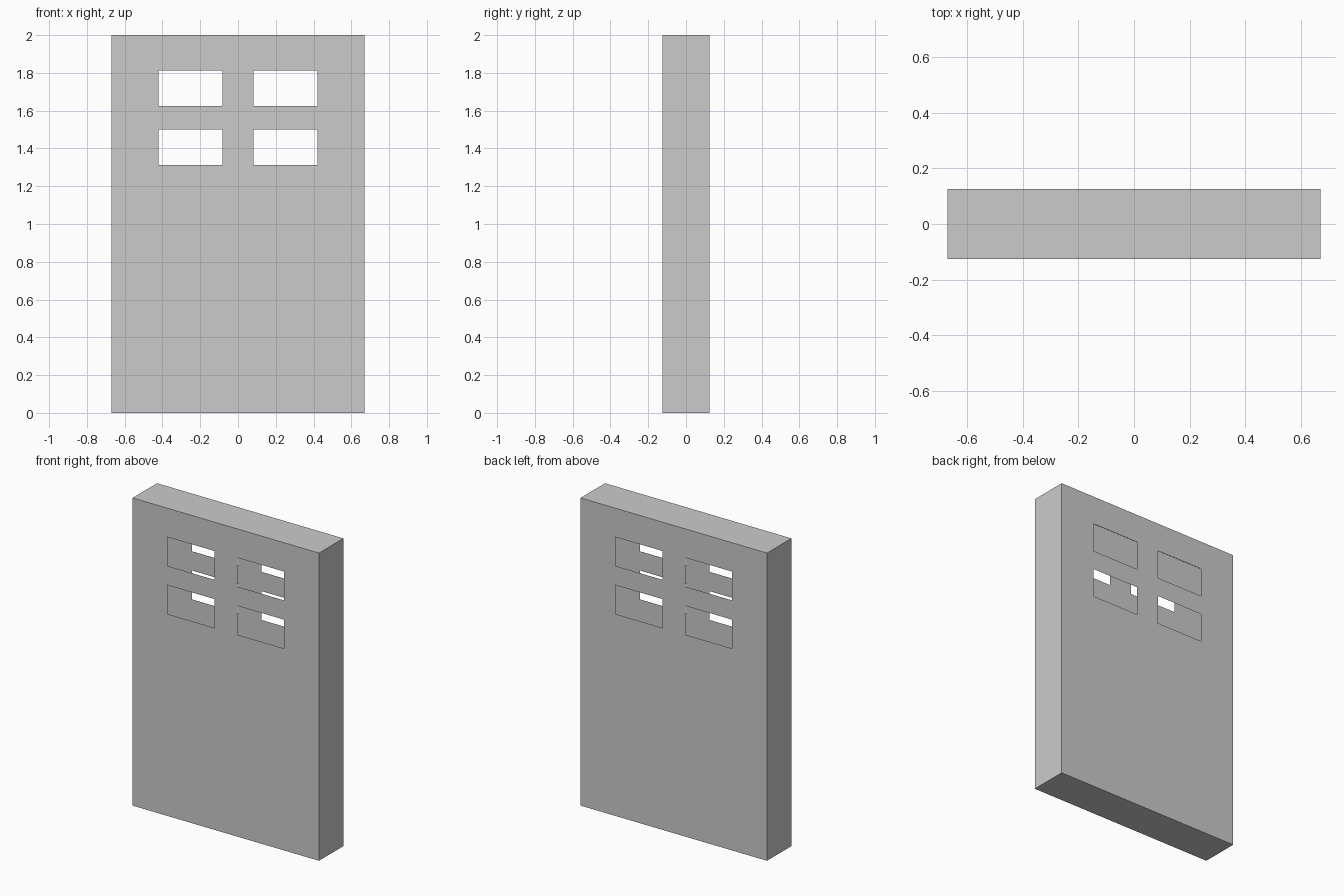
import bpy, bmesh

if "Cube" in bpy.data.objects:
    bpy.data.objects.remove(bpy.data.objects["Cube"])

# Grid lines of the door face: outer edges and window edges
XS = [-0.67, -0.42, -0.083, 0.083, 0.42, 0.67]
ZS = [0.0, 1.3125, 1.5, 1.625, 1.8125, 2.0]
HALF_DEPTH = 0.125

bm = bmesh.new()


def sheet(y):
    """Flat face with four window openings (odd columns and odd rows left out)."""
    v = [[bm.verts.new((x, y, z)) for z in ZS] for x in XS]
    for i in range(5):
        for k in range(5):
            if not (i % 2 and k % 2):
                bm.faces.new((v[i][k], v[i + 1][k], v[i + 1][k + 1], v[i][k + 1]))
    return v


def outline(v):
    """Outer rim of a sheet, in order."""
    return ([v[i][0] for i in range(5)] + [v[5][k] for k in range(5)]
            + [v[i][5] for i in range(5, 0, -1)] + [v[0][k] for k in range(5, 0, -1)])


# Hollow shell: front and back sheets joined only around the outer rim
front = outline(sheet(-HALF_DEPTH))
back = outline(sheet(HALF_DEPTH))
n = len(front)
for i in range(n):
    j = (i + 1) % n
    bm.faces.new((front[i], back[i], back[j], front[j]))

bmesh.ops.recalc_face_normals(bm, faces=bm.faces)
# Make sure normals point outward (front sheet faces -y)
bm.normal_update()
probe = min(bm.faces, key=lambda f: f.calc_center_median().y)
if probe.normal.y > 0:
    bmesh.ops.reverse_faces(bm, faces=bm.faces)

mesh = bpy.data.meshes.new("door_panel")
bm.to_mesh(mesh)
bm.free()
door = bpy.data.objects.new("door_panel", mesh)
bpy.context.collection.objects.link(door)
